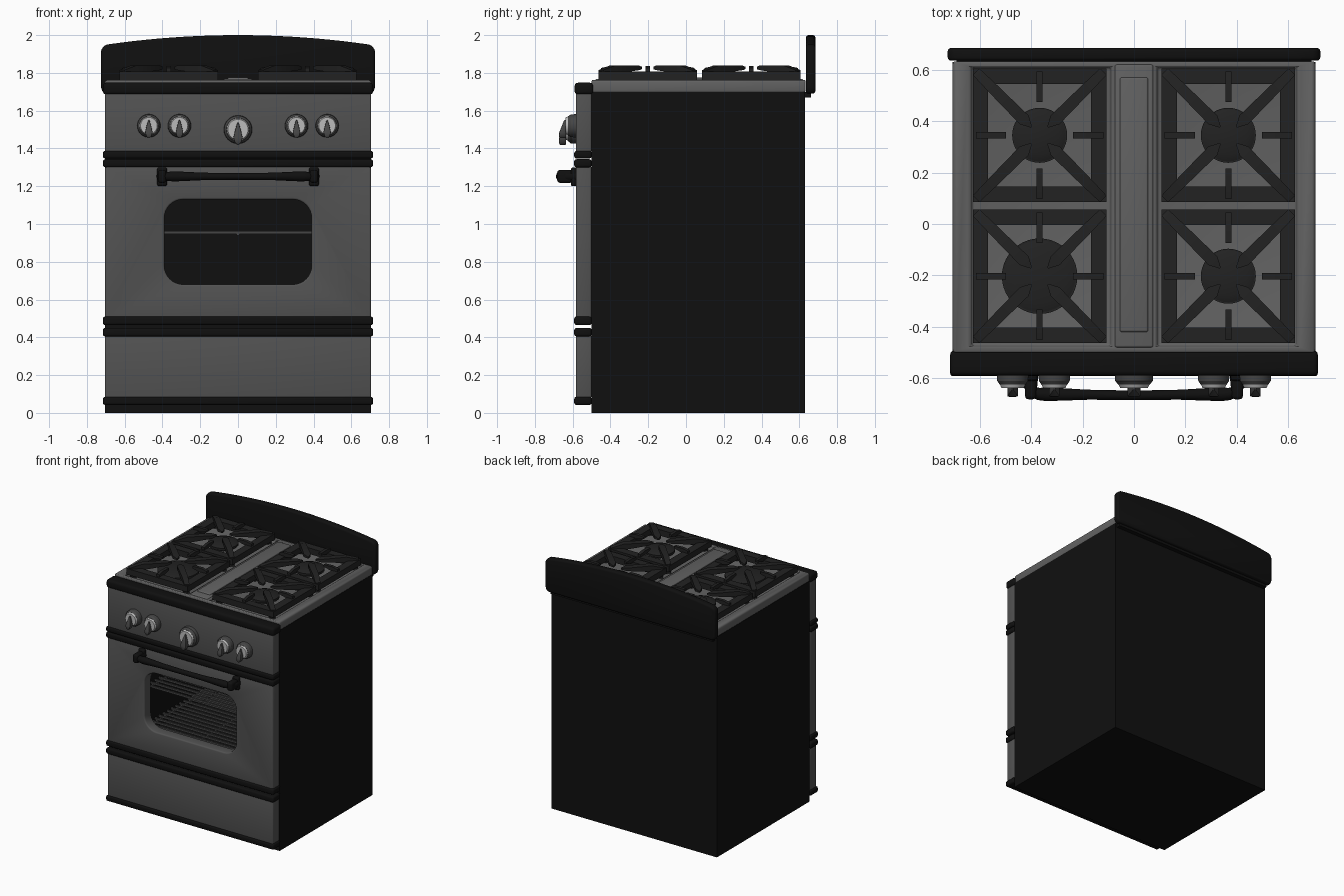
import bpy, bmesh, math
from mathutils import Matrix, Vector

if "Cube" in bpy.data.objects:
    bpy.data.objects.remove(bpy.data.objects["Cube"])


def material(name, v):
    m = bpy.data.materials.new(name)
    m.diffuse_color = (v, v, v, 1)
    m.use_nodes = True
    m.node_tree.nodes["Principled BSDF"].inputs["Base Color"].default_value = m.diffuse_color
    return m


BLACK = material("black_enamel", 0.005)
IRON = material("cast_iron", 0.016)
PANEL = material("grey_enamel", 0.085)
TOP = material("cooktop_grey", 0.12)
BEZEL = material("knob_grey", 0.06)
STEEL = material("bright_steel", 0.5)


def finish(name, bm, mat, bevel=0, segs=3, cutters=()):
    bmesh.ops.recalc_face_normals(bm, faces=bm.faces)
    me = bpy.data.meshes.new(name)
    bm.to_mesh(me)
    bm.free()
    ob = bpy.data.objects.new(name, me)
    bpy.context.collection.objects.link(ob)
    bpy.ops.object.select_all(action='DESELECT')
    ob.select_set(True)
    bpy.context.view_layer.objects.active = ob
    if mat:
        me.materials.append(mat)
    for c in cutters:
        mod = ob.modifiers.new("cut", 'BOOLEAN')
        mod.object = c
        mod.solver = 'EXACT'
        bpy.ops.object.modifier_apply(modifier=mod.name)
        bpy.data.objects.remove(c)
    if bevel:
        mod = ob.modifiers.new("bevel", 'BEVEL')
        mod.width, mod.segments = bevel, segs
        mod.limit_method, mod.angle_limit = 'ANGLE', math.radians(40)
        bpy.ops.object.modifier_apply(modifier=mod.name)
    if mat:
        bpy.ops.object.shade_smooth_by_angle(angle=math.radians(35))
    return ob


def add_box(bm, x0, x1, y0, y1, z0, z1):
    mat = Matrix.Translation(((x0 + x1) / 2, (y0 + y1) / 2, (z0 + z1) / 2))
    bmesh.ops.create_cube(bm, size=1, matrix=mat @ Matrix.Diagonal((x1 - x0, y1 - y0, z1 - z0, 1)))


def box(name, dims, mat, **kw):
    bm = bmesh.new()
    add_box(bm, *dims)
    return finish(name, bm, mat, **kw)


def prism(name, pts, y0, y1, mat, **kw):
    """Outline in x-z pushed along y."""
    bm = bmesh.new()
    f = bm.faces.new([bm.verts.new((x, y0, z)) for x, z in pts])
    r = bmesh.ops.extrude_face_region(bm, geom=[f])
    bmesh.ops.translate(bm, vec=(0, y1 - y0, 0),
                        verts=[v for v in r['geom'] if isinstance(v, bmesh.types.BMVert)])
    return finish(name, bm, mat, **kw)


def add_loft(bm, sections, mat):
    """Rectangular sections (distance, half width, low, high) joined along local x."""
    rings = [[bm.verts.new(mat @ Vector((r, s * w, z))) for s, z in ((-1, a), (1, a), (1, b), (-1, b))]
             for r, w, a, b in sections]
    for p, q in zip(rings, rings[1:]):
        for i in range(4):
            j = (i + 1) % 4
            bm.faces.new((p[i], p[j], q[j], q[i]))
    bm.faces.new(rings[0])
    bm.faces.new(rings[-1])


def add_cone(bm, r1, r2, a, b, loc, axis='Z', n=40):
    """Cone frustum from height a to b along z, or along -y."""
    rot = Matrix.Rotation(math.pi / 2, 4, 'X') if axis == 'Y' else Matrix()
    m = Matrix.Translation(loc) @ rot @ Matrix.Translation((0, 0, (a + b) / 2))
    bmesh.ops.create_cone(bm, cap_ends=True, segments=n, radius1=r1, radius2=r2, depth=b - a, matrix=m)


# Hollow body with oven cavity
cavity = box("cavity_cutter", (-.46, .46, -.6, .45, .58, 1.22), None)
box("body", (-.705, .705, -.5, .63, 0, 1.7), BLACK, cutters=[cavity])
box("back_strip", (-.69, .69, .62, .662, 1.67, 1.70), BLACK)

# Door with rounded window opening
win = []
for cx, cz, a0 in ((.29, 1.03, 0), (-.29, 1.03, 90), (-.29, .78, 180), (.29, .78, 270)):
    for k in range(9):
        a = math.radians(a0 + k * 90 / 8)
        win.append((cx + .1 * math.cos(a), cz + .1 * math.sin(a)))
hole = prism("window_cutter", win, -.7, -.4, None)
box("oven_door", (-.705, .705, -.583, -.5, .5, 1.305), PANEL, bevel=.01, cutters=[hole])
box("drawer_front", (-.705, .705, -.583, -.5, .08, .41), PANEL, bevel=.008)
box("control_panel", (-.705, .705, -.583, -.5, 1.38, 1.7), PANEL, bevel=.008)

# Black trim strips across the front
for i, (z0, z1) in enumerate(((.042, .085), (.405, .45), (.465, .51), (1.3, 1.343), (1.347, 1.387))):
    box(f"trim_strip_{i + 1}", (-.715, .715, -.592, -.5, z0, z1), BLACK, bevel=.012)
box("top_trim", (-.715, .715, -.59, -.49, 1.685, 1.748), BLACK, bevel=.018)

# Oven racks
for name, z in (("upper_rack", .955), ("lower_rack", .66)):
    bm = bmesh.new()
    for i in range(18):
        y = -.46 + i * .05
        add_box(bm, -.455, .455, y - .007, y + .007, z - .007, z + .007)
    for x in (-.43, 0, .43):
        add_box(bm, x - .007, x + .007, -.46, .4, z - .017, z - .005)
    finish(name, bm, BEZEL)

# Arched backguard
arch = [(x / 10 * .695, 2.0 - .05 * (x / 10) ** 2) for x in range(10, -11, -1)]
guard = [(-.7, 1.69), (.7, 1.69), (.718, 1.70), (.725, 1.725), (.725, 1.915), (.717, 1.938)]
guard += arch + [(-.717, 1.938), (-.725, 1.915), (-.725, 1.725), (-.718, 1.70)]
prism("backguard", guard, .635, .685, BLACK, bevel=.014)

# Cooktop with two burner wells
wells = [box("well_cutter", (x0, x1, -.475, .61, 1.738, 1.9), None)
         for x0, x1 in ((-.632, -.09), (.09, .632))]
box("cooktop", (-.705, .705, -.5, .633, 1.695, 1.762), TOP, bevel=.012, cutters=wells)
bm = bmesh.new()
add_box(bm, -.075, .075, -.48, .62, 1.75, 1.768)
finish("centre_strip", bm, TOP, bevel=.008)
box("centre_panel", (-.055, .055, -.42, .57, 1.76, 1.776), TOP, bevel=.012)

# Burners and grates
for side, x in (("left", -.367), ("right", .367)):
    for row, y in (("front", -.203), ("rear", .345)):
        r = .147 if (side, row) == ("left", "front") else .107
        bm = bmesh.new()
        add_cone(bm, r * .75, r * .75, 1.735, 1.756, (x, y, 0))
        add_cone(bm, r, r, 1.756, 1.772, (x, y, 0))
        add_cone(bm, r * .95, r * .7, 1.772, 1.784, (x, y, 0))
        finish(f"{row}_{side}_burner", bm, IRON)

        bm = bmesh.new()
        for k in range(4):
            turn = Matrix.Translation((x, y, 0)) @ Matrix.Rotation(k * math.pi / 2, 4, 'Z')
            # mitred frame bar
            vs = [bm.verts.new(turn @ Vector((px, py, z))) for z in (1.762, 1.808)
                  for px, py in ((.26, -.26), (.26, .26), (.2, .2), (.2, -.2))]
            for f in ((0, 1, 2, 3), (4, 5, 6, 7), (0, 1, 5, 4), (2, 3, 7, 6)):
                bm.faces.new([vs[i] for i in f])
            # short finger, diagonal finger and corner foot
            add_loft(bm, [(.13, .012, 1.818, 1.834), (.2, .012, 1.8, 1.836), (.248, .012, 1.8, 1.826)], turn)
            diag = turn @ Matrix.Rotation(math.pi / 4, 4, 'Z')
            add_loft(bm, [(.045, .003, 1.82, 1.832), (.085, .024, 1.815, 1.838), (.26, .021, 1.795, 1.84),
                          (.35, .018, 1.765, 1.815)], diag)
            add_loft(bm, [(.30, .02, 1.737, 1.77), (.34, .02, 1.737, 1.77)], diag)
        bmesh.ops.remove_doubles(bm, verts=bm.verts, dist=.0005)
        finish(f"{row}_{side}_grate", bm, IRON)

# Control knobs
for i, (x, z, s) in enumerate(((-.472, 1.52, 1), (-.31, 1.52, 1), (0, 1.5, 1.22), (.31, 1.52, 1), (.472, 1.52, 1))):
    loc = Vector((x, -.575, z))
    bm = bmesh.new()
    add_cone(bm, .062 * s, .06 * s, 0, .035, loc, 'Y')
    add_cone(bm, .06 * s, .05 * s, .035, .05, loc, 'Y')
    finish(f"knob_base_{i + 1}", bm, BEZEL)
    bm = bmesh.new()
    add_cone(bm, .049 * s, .044 * s, .05, .062, loc, 'Y')
    finish(f"knob_dial_{i + 1}", bm, STEEL)
    bm = bmesh.new()
    m = Matrix(((0, s, 0, x), (0, 0, -1, -.635), (-s, 0, 0, z), (0, 0, 0, 1)))
    add_loft(bm, [(-.03, .003, 0, .01), (0, .012, 0, .022), (.035, .02, 0, .036),
                  (.055, .014, 0, .038), (.066, .004, 0, .034)], m)
    finish(f"knob_grip_{i + 1}", bm, BEZEL, bevel=.003, segs=2)

# Door handle: swept bar with mounts
cu = bpy.data.curves.new("door_handle", 'CURVE')
cu.dimensions = '3D'
cu.bevel_depth, cu.bevel_resolution, cu.use_fill_caps = .03, 4, True
half = [(.402, -.58, 1.0), (.402, -.63, .9), (.393, -.652, .75), (.37, -.661, .8), (.34, -.662, .9), (.18, -.664, .65)]
path = [(-x, y, r) for x, y, r in half] + [(0, -.666, .6)] + half[::-1]
sp = cu.splines.new('POLY')
sp.points.add(len(path) - 1)
for p, (x, y, r) in zip(sp.points, path):
    p.co, p.radius = (x, y, 1.252, 1), r
sp.use_smooth = True
handle = bpy.data.objects.new("door_handle", cu)
bpy.context.collection.objects.link(handle)
cu.materials.append(BLACK)
for side, s in (("left", -1), ("right", 1)):
    x = s * .402
    box(f"{side}_handle_mount", (x - .026, x + .026, -.61, -.575, 1.2, 1.3), BLACK, bevel=.012)
    box(f"{side}_handle_end", (x - .022, x + .022, -.682, -.6, 1.218, 1.286), BLACK, bevel=.014)
